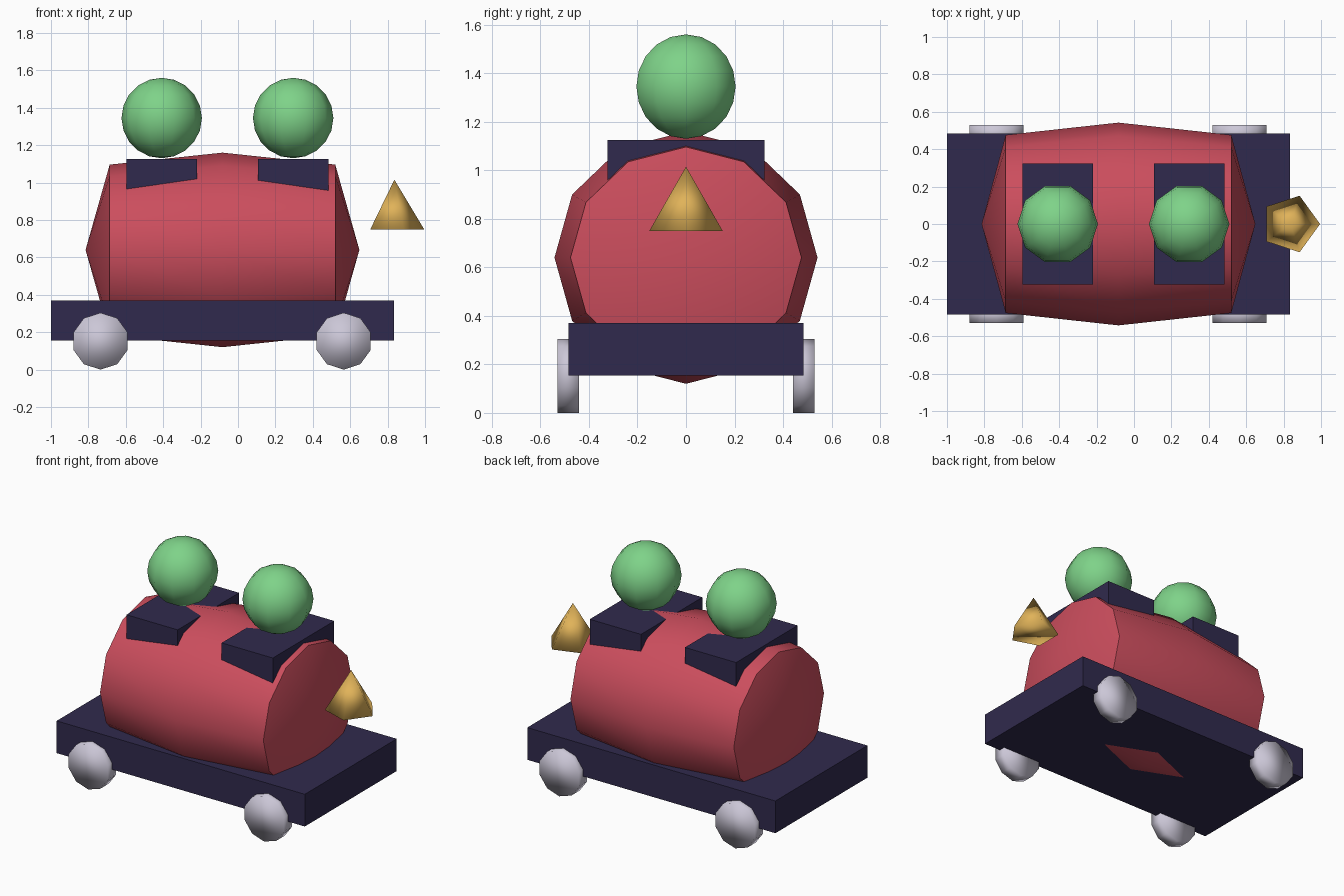
import bpy, math
from math import sin, cos, pi

if "Cube" in bpy.data.objects:
    bpy.data.objects.remove(bpy.data.objects["Cube"])


def material(name, r, g, b):
    m = bpy.data.materials.new(name)
    m.diffuse_color = (r, g, b, 1)
    m.use_nodes = True
    m.node_tree.nodes["Principled BSDF"].inputs["Base Color"].default_value = m.diffuse_color
    return m


RED = material("red", 0.60, 0.075, 0.11)
DARK = material("dark_blue", 0.03, 0.023, 0.075)
GREEN = material("green", 0.21, 0.65, 0.25)
GOLD = material("gold", 0.75, 0.45, 0.10)
PALE = material("pale_grey", 0.60, 0.57, 0.68)


def finish(name, mat, smooth=True):
    ob = bpy.context.object
    ob.name = ob.data.name = name
    ob.data.materials.append(mat)
    if smooth:
        bpy.ops.object.shade_smooth()
    return ob


def box(name, lo, hi, mat):
    mid = [(a + b) / 2 for a, b in zip(lo, hi)]
    bpy.ops.mesh.primitive_cube_add(size=1, location=mid)
    bpy.context.object.scale = [b - a for a, b in zip(lo, hi)]
    return finish(name, mat, False)


# Flat chassis
box("chassis", (-1, -0.485, 0.155), (0.833, 0.485, 0.37), DARK)

# Barrel body: 12-sided rings along x, closed by shallow cones
SIDES, CX, CZ = 12, -0.083, 0.64
rings = [(-0.603, 0.476, 0.456), (0, 0.542, 0.52), (0.603, 0.476, 0.456)]
verts = [(CX + dx, ry * cos(2 * pi * i / SIDES), CZ + rz * sin(2 * pi * i / SIDES))
         for dx, ry, rz in rings for i in range(SIDES)]
verts += [(CX - 0.732, 0, CZ), (CX + 0.732, 0, CZ)]
faces = []
for i in range(SIDES):
    j = (i + 1) % SIDES
    for k in (0, SIDES):
        faces.append((k + i, k + j, k + SIDES + j, k + SIDES + i))
    faces.append((3 * SIDES, j, i))
    faces.append((3 * SIDES + 1, 2 * SIDES + i, 2 * SIDES + j))
mesh = bpy.data.meshes.new("body")
mesh.from_pydata(verts, [], faces)
body = bpy.data.objects.new("body", mesh)
bpy.context.collection.objects.link(body)
bpy.context.view_layer.objects.active = body
bpy.ops.object.select_all(action='DESELECT')
body.select_set(True)
finish("body", RED, False)
bpy.ops.object.shade_smooth_by_angle(angle=math.radians(45))

# Saddle blocks sunk into the body, each carrying a ball
for side, x in (("rear", -0.408), ("fore", 0.295)):
    box(f"{side}_saddle", (x - 0.189, -0.324, 0.91), (x + 0.189, 0.324, 1.125), DARK)
    bpy.ops.mesh.primitive_uv_sphere_add(segments=10, ring_count=10, radius=0.215,
                                         location=(x, 0, 1.345), rotation=(0, 0, pi / 2))
    finish(f"{side}_ball", GREEN)

# Four wheels
for x in (-0.735, 0.565):
    for y in (-0.486, 0.486):
        bpy.ops.mesh.primitive_cylinder_add(vertices=10, radius=0.152, depth=0.088,
                                            location=(x, y, 0.152), rotation=(pi / 2, 0, 0))
        finish("wheel", PALE)

# Five-sided cone in front of the body end
bpy.ops.mesh.primitive_cone_add(vertices=5, radius1=0.159, radius2=0, depth=0.265,
                                location=(0.836, 0, 0.8825), rotation=(0, 0, -pi / 2))
finish("end_cone", GOLD)
